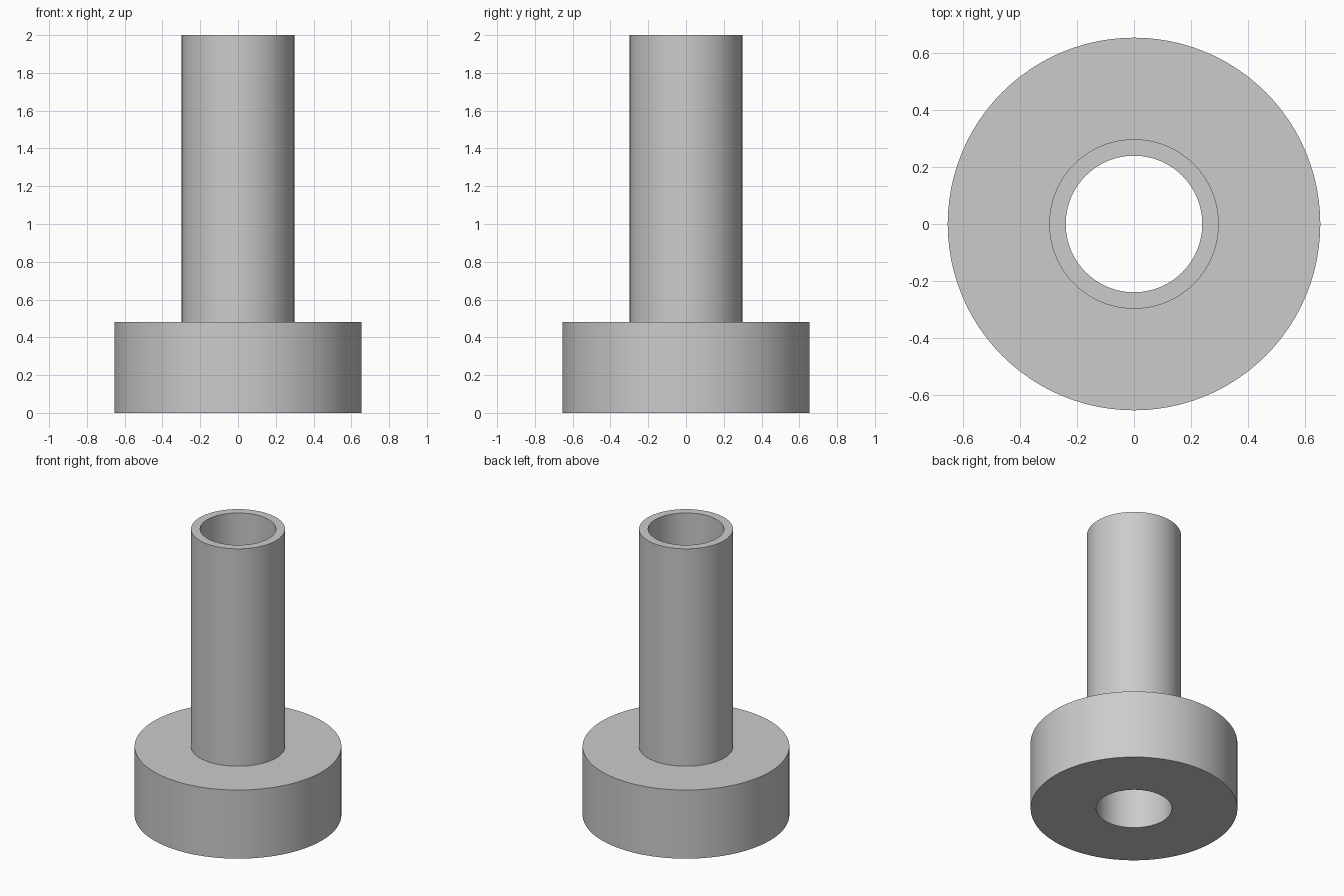
import bpy
import bmesh
import math

cube = bpy.data.objects.get("Cube")
if cube:
    bpy.data.objects.remove(cube, do_unlink=True)

# Single grey material
grey = bpy.data.materials.new("plain_grey")
grey.use_nodes = True
colour = (0.6, 0.6, 0.6, 1.0)
grey.diffuse_color = colour
grey.node_tree.nodes["Principled BSDF"].inputs["Base Color"].default_value = colour

SEGMENTS = 96
BORE, TUBE, FLANGE = 0.24, 0.298, 0.655
FLANGE_TOP, TOP = 0.48, 2.0


def lathe(name, profile):
    """Revolve a closed (radius, height) profile around z."""
    bm = bmesh.new()
    rings = []
    for i in range(SEGMENTS):
        a = 2 * math.pi * i / SEGMENTS
        rings.append([bm.verts.new((r * math.cos(a), r * math.sin(a), z))
                      for r, z in profile])
    n = len(profile)
    for i, ring in enumerate(rings):
        following = rings[(i + 1) % SEGMENTS]
        for j in range(n):
            k = (j + 1) % n
            bm.faces.new((ring[j], following[j], following[k], ring[k]))
    bmesh.ops.recalc_face_normals(bm, faces=bm.faces)
    mesh = bpy.data.meshes.new(name)
    bm.to_mesh(mesh)
    bm.free()
    mesh.materials.append(grey)
    obj = bpy.data.objects.new(name, mesh)
    bpy.context.collection.objects.link(obj)
    bpy.ops.object.select_all(action="DESELECT")
    obj.select_set(True)
    bpy.context.view_layer.objects.active = obj
    bpy.ops.object.shade_smooth_by_angle(angle=math.radians(30))
    return obj


# Round flange and upright tube in one piece, with a bore right through
lathe("flanged_tube", [
    (BORE, 0), (FLANGE, 0), (FLANGE, FLANGE_TOP),
    (TUBE, FLANGE_TOP), (TUBE, TOP), (BORE, TOP),
])
